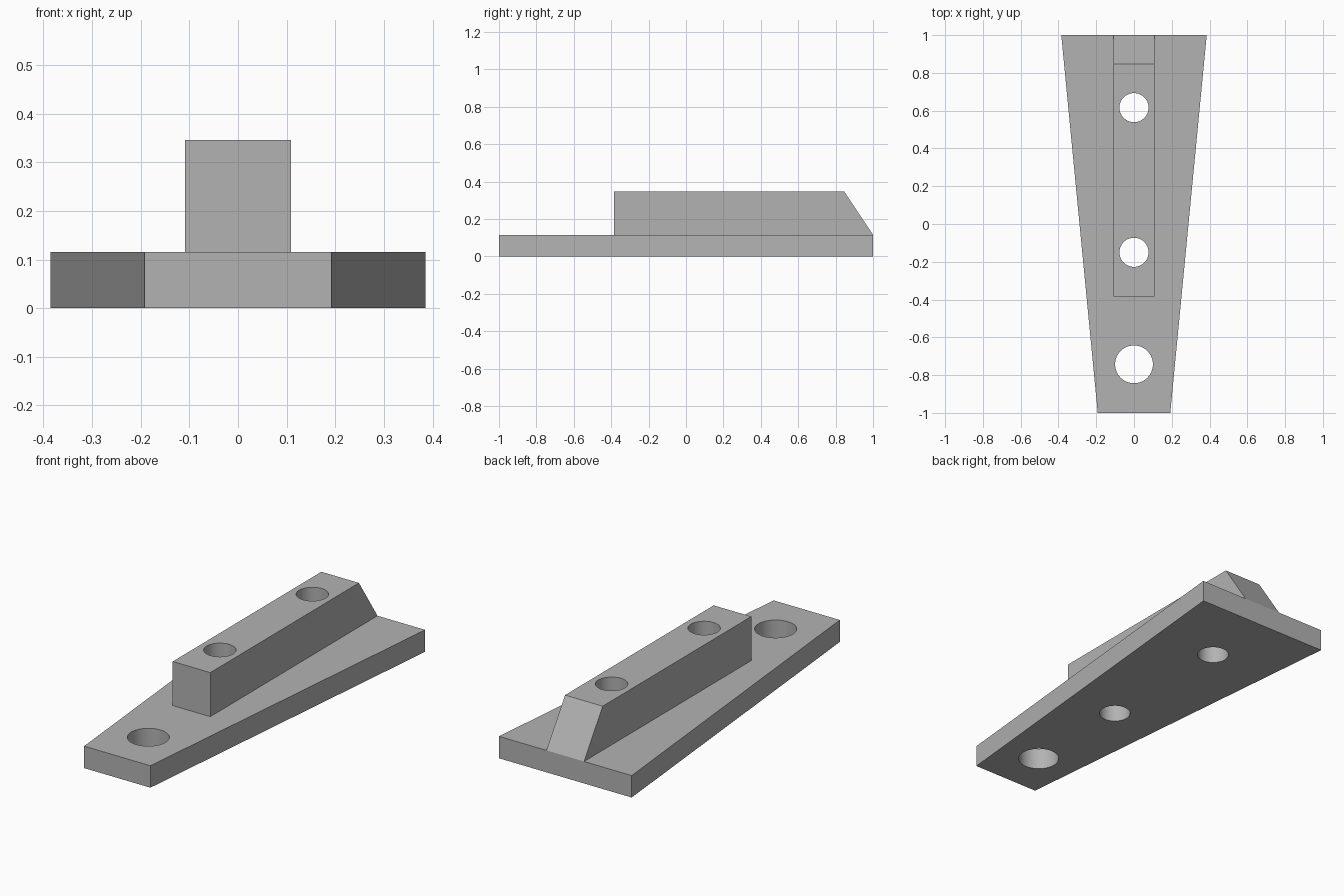
import bpy
import bmesh
from mathutils import Vector

old = bpy.data.objects.get("Cube")
if old:
    bpy.data.objects.remove(old, do_unlink=True)

# Single flat grey
grey = bpy.data.materials.new("plain grey")
grey.use_nodes = True
colour = (0.45, 0.45, 0.45, 1)
grey.diffuse_color = colour
grey.node_tree.nodes["Principled BSDF"].inputs["Base Color"].default_value = colour

PLATE_TOP, BAR_TOP = 0.115, 0.346
BAR_HALF = 0.109


def prism(name, profile, sweep):
    """Extrude a closed outline of 3D points along the sweep vector."""
    bm = bmesh.new()
    face = bm.faces.new([bm.verts.new(p) for p in profile])
    ext = bmesh.ops.extrude_face_region(bm, geom=[face])
    moved = [g for g in ext["geom"] if isinstance(g, bmesh.types.BMVert)]
    bmesh.ops.translate(bm, verts=moved, vec=Vector(sweep))
    bmesh.ops.recalc_face_normals(bm, faces=bm.faces)
    mesh = bpy.data.meshes.new(name)
    bm.to_mesh(mesh)
    bm.free()
    mesh.materials.append(grey)
    obj = bpy.data.objects.new(name, mesh)
    bpy.context.collection.objects.link(obj)
    return obj


def drill(obj, y, radius):
    """Cut a vertical round hole through the part."""
    bpy.ops.mesh.primitive_cylinder_add(
        vertices=64, radius=radius, depth=2, location=(0, y, 0))
    cutter = bpy.context.object
    cutter.hide_render = True
    cutter.data.materials.append(grey)
    bpy.context.view_layer.objects.active = obj
    mod = obj.modifiers.new("hole", "BOOLEAN")
    mod.operation = "DIFFERENCE"
    mod.solver = "EXACT"
    mod.object = cutter
    bpy.ops.object.modifier_apply(modifier=mod.name)
    bpy.data.objects.remove(cutter, do_unlink=True)


# Tapered base plate
base_plate = prism(
    "base_plate",
    [(-0.192, -1, 0), (0.192, -1, 0), (0.385, 1, 0), (-0.385, 1, 0)],
    (0, 0, PLATE_TOP))

# Raised bar with a sloped back end
raised_bar = prism(
    "raised_bar",
    [(-BAR_HALF, y, z) for y, z in
     ((-0.385, PLATE_TOP), (1, PLATE_TOP), (0.846, BAR_TOP), (-0.385, BAR_TOP))],
    (2 * BAR_HALF, 0, 0))

# Two bolt holes through both parts, one larger hole through the plate
for part in (base_plate, raised_bar):
    for y in (0.616, -0.15):
        drill(part, y, 0.077)
drill(base_plate, -0.743, 0.1)

# Smooth hole walls, sharp part edges
bpy.ops.object.select_all(action="DESELECT")
for part in (base_plate, raised_bar):
    part.select_set(True)
bpy.context.view_layer.objects.active = base_plate
bpy.ops.object.shade_smooth_by_angle()
